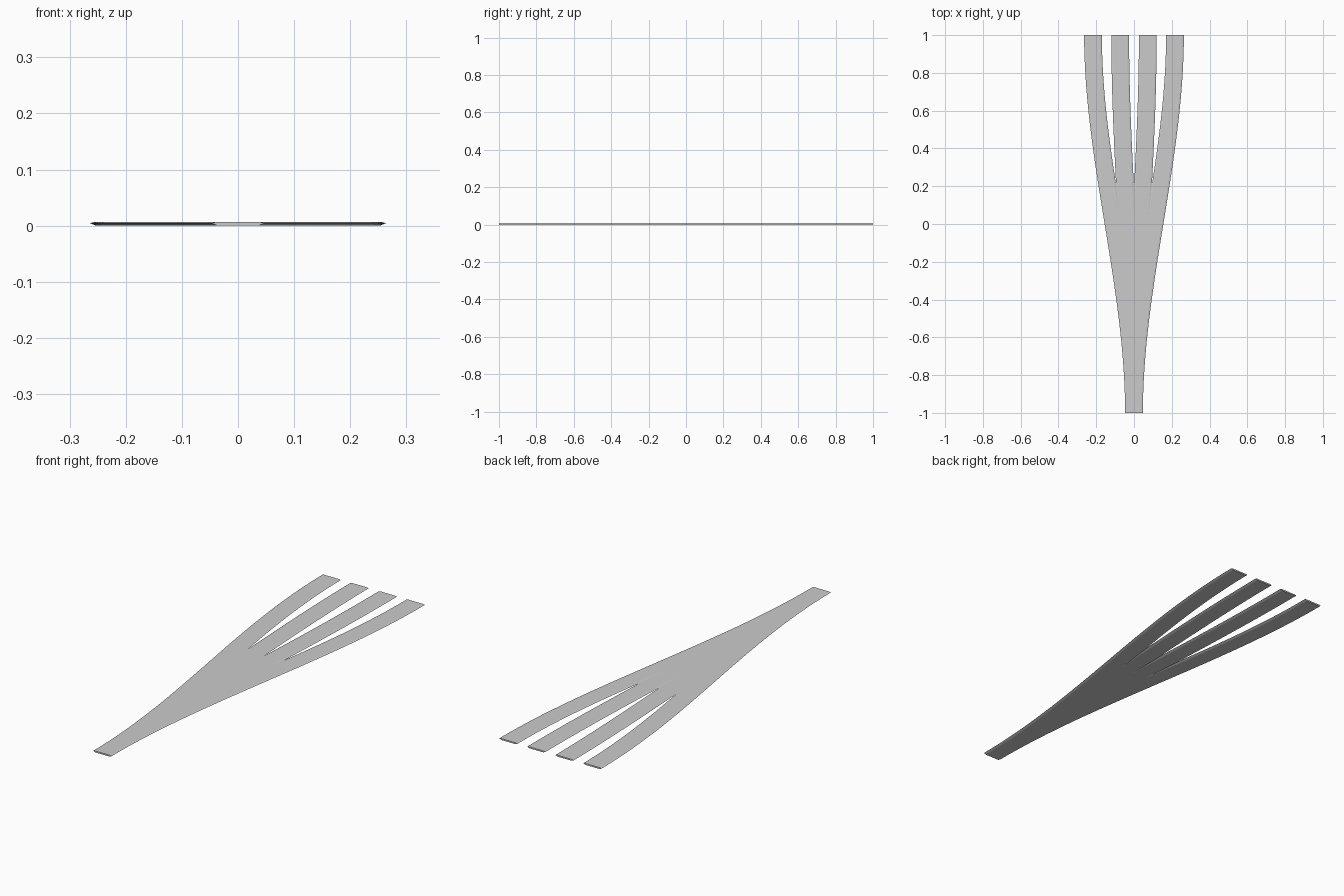
import bpy, bmesh

if "Cube" in bpy.data.objects:
    bpy.data.objects.remove(bpy.data.objects["Cube"])

# Lane cross-section: thin deck with chamfered edges (offset x, z)
PROFILE = [(-0.036, 0.0), (0.036, 0.0), (0.047, 0.0045),
           (0.038, 0.0068), (-0.038, 0.0068), (-0.047, 0.0045)]
STEPS = 32


def lane(name, shift):
    """Sweep the profile along an S-curve from x=0 (front) to x=shift (back)."""
    bm = bmesh.new()
    rings = []
    for i in range(STEPS + 1):
        t = i / STEPS
        x = shift * t * t * (3 - 2 * t)
        y = -1 + 2 * t
        rings.append([bm.verts.new((x + px, y, pz)) for px, pz in PROFILE])
    n = len(PROFILE)
    for a, b in zip(rings, rings[1:]):
        for k in range(n):
            j = (k + 1) % n
            bm.faces.new((a[k], a[j], b[j], b[k]))
    # end caps
    bm.faces.new(rings[0])
    bm.faces.new(rings[-1])
    bmesh.ops.recalc_face_normals(bm, faces=bm.faces)
    me = bpy.data.meshes.new(name)
    bm.to_mesh(me)
    bm.free()
    ob = bpy.data.objects.new(name, me)
    bpy.context.collection.objects.link(ob)


# Four lanes fanning out of one
for side, s in (("left", -1), ("right", 1)):
    lane(f"outer_lane_{side}", s * 0.217)
    lane(f"inner_lane_{side}", s * 0.073)
